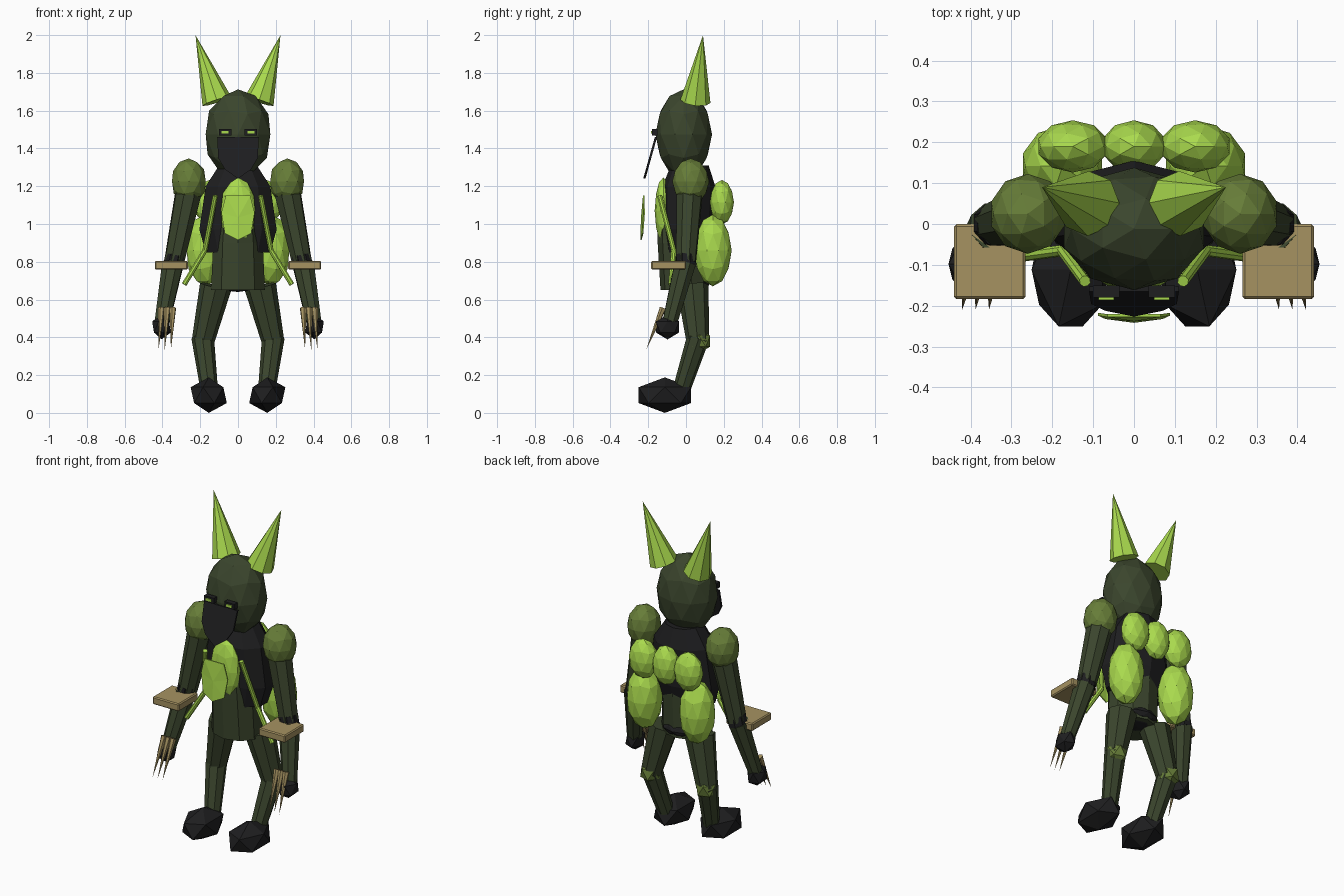
import bpy, bmesh, math
from mathutils import Vector, Matrix

if "Cube" in bpy.data.objects:
    bpy.data.objects.remove(bpy.data.objects["Cube"])


def material(name, rgb):
    m = bpy.data.materials.new(name)
    m.diffuse_color = (*rgb, 1)
    m.use_nodes = True
    m.node_tree.nodes["Principled BSDF"].inputs["Base Color"].default_value = m.diffuse_color
    return m


LIME = material("lime", (0.40, 0.70, 0.075))
FOREST = material("forest_green", (0.043, 0.060, 0.026))
OLIVE = material("olive", (0.135, 0.205, 0.04))
BLACK = material("black", (0.013, 0.013, 0.014))
TAN = material("tan", (0.38, 0.29, 0.12))


def finish(name, bm, mat, mirror=False):
    """Turn a bmesh into an object; optionally add its mirrored twin."""
    bmesh.ops.recalc_face_normals(bm, faces=bm.faces)
    sides = [("_right", 1), ("_left", -1)] if mirror else [("", 1)]
    for suffix, s in sides:
        if s < 0:
            bm.transform(Matrix.Scale(-1, 4, (1, 0, 0)))
            bmesh.ops.reverse_faces(bm, faces=bm.faces)
        me = bpy.data.meshes.new(name + suffix)
        bm.to_mesh(me)
        me.materials.append(mat)
        bpy.context.collection.objects.link(bpy.data.objects.new(name + suffix, me))
    bm.free()


def ball(name, c, r, mat, sub=2, mirror=False):
    bm = bmesh.new()
    bmesh.ops.create_icosphere(bm, subdivisions=sub, radius=1)
    bm.transform(Matrix.Translation(c) @ Matrix.Diagonal((*r, 1)))
    finish(name, bm, mat, mirror)


def limb(name, a, b, ra, rb, mat, mirror=True, sides=8):
    """Tapered cylinder or cone from point a to point b."""
    a, b = Vector(a), Vector(b)
    bm = bmesh.new()
    bmesh.ops.create_cone(bm, cap_ends=True, segments=sides, radius1=ra,
                          radius2=rb, depth=(b - a).length)
    rot = Vector((0, 0, 1)).rotation_difference(b - a).to_matrix().to_4x4()
    bm.transform(Matrix.Translation((a + b) / 2) @ rot)
    finish(name, bm, mat, mirror)


def box(name, c, size, mat, mirror=True, bevel=0.0):
    bm = bmesh.new()
    bmesh.ops.create_cube(bm, size=1)
    bm.transform(Matrix.Translation(c) @ Matrix.Diagonal((*size, 1)))
    if bevel:
        bmesh.ops.bevel(bm, geom=bm.edges[:], offset=bevel, segments=1, affect='EDGES')
    finish(name, bm, mat, mirror)


def loft(name, rings, mat, sides=10):
    """Stack of elliptical rings (z, centre y, x radius, y radius)."""
    bm = bmesh.new()
    loops = []
    for z, cy, rx, ry in rings:
        angles = [2 * math.pi * (i + 0.5) / sides for i in range(sides)]
        loops.append([bm.verts.new((rx * math.cos(t), cy + ry * math.sin(t), z))
                      for t in angles])
    for lo, hi in zip(loops, loops[1:]):
        for i in range(sides):
            j = (i + 1) % sides
            bm.faces.new((lo[i], lo[j], hi[j], hi[i]))
    bm.faces.new(loops[0])
    bm.faces.new(loops[-1])
    finish(name, bm, mat)


def plate(name, half, y_of, thick, mat):
    """Thin symmetric plate from a half outline (x, z); y_of(x, z) gives its front."""
    outline = half + [(-x, z) for x, z in reversed(half) if x > 0]
    mid = sum(z for _, z in outline) / len(outline)
    bm = bmesh.new()
    layers = []
    for d in (0, thick):
        rim = [bm.verts.new((x, y_of(x, z) + d, z)) for x, z in outline]
        hub = bm.verts.new((0, y_of(0, mid) + d, mid))
        for i in range(len(rim)):
            bm.faces.new((rim[i - 1], rim[i], hub))
        layers.append(rim)
    f, b = layers
    for i in range(len(f)):
        bm.faces.new((f[i - 1], f[i], b[i], b[i - 1]))
    finish(name, bm, mat)


# Head, horns, mask and eyes
ball("head", (0, -0.012, 1.475), (0.18, 0.15, 0.238), FOREST)
limb("horn", (0.112, 0.05, 1.65), (0.225, 0.09, 2.0), 0.08, 0.0, LIME)
plate("face_mask", [(0.11, 1.46), (0.105, 1.35), (0.07, 1.29), (0, 1.24)],
      lambda x, z: -0.165 - (1.46 - z) * 0.28, 0.012, BLACK)
box("eye_socket", (0.068, -0.165, 1.485), (0.066, 0.03, 0.034), BLACK)
box("eye", (0.068, -0.182, 1.485), (0.038, 0.008, 0.014), LIME)

# Torso
loft("upper_torso", [(0.85, 0.0, 0.18, 0.11), (0.97, 0.01, 0.215, 0.135),
                     (1.2, 0.015, 0.18, 0.14), (1.31, 0.02, 0.105, 0.10)], BLACK)
loft("lower_torso", [(0.65, -0.01, 0.15, 0.125), (0.9, -0.01, 0.138, 0.14),
                     (1.1, -0.01, 0.115, 0.145)], FOREST)
ball("pelvis", (0, 0.03, 0.69), (0.12, 0.1, 0.05), BLACK)

# Chest armour and straps
ball("chest_pad", (0, -0.12, 1.07), (0.095, 0.046, 0.176), LIME)
plate("chest_plate", [(0.065, 1.15), (0.088, 1.06), (0.07, 0.95), (0, 0.915)],
      lambda x, z: -0.238 + 1.7 * x * x - (1.05 - z) * 0.03, 0.007, LIME)
strap = [(0.12, -0.14, 1.15), (0.175, -0.065, 0.86), (0.285, -0.08, 0.68)]
limb("strap_upper", strap[0], strap[1], 0.014, 0.014, LIME)
limb("strap_lower", strap[1], strap[2], 0.014, 0.014, LIME)

# Cluster of pods on the back
ball("upper_pod_centre", (0, 0.19, 1.115), (0.08, 0.064, 0.118), LIME)
ball("upper_pod", (0.15, 0.19, 1.115), (0.088, 0.064, 0.118), LIME, mirror=True)
ball("lower_pod", (0.175, 0.142, 0.86), (0.102, 0.1, 0.19), LIME, mirror=True)

# Arms
ball("shoulder", (0.26, 0.025, 1.225), (0.094, 0.098, 0.122), OLIVE, mirror=True)
limb("upper_arm", (0.26, 0.02, 1.18), (0.338, 0.0, 0.80), 0.073, 0.055, FOREST)
limb("elbow_cuff", (0.333, 0.0, 0.835), (0.345, -0.002, 0.775), 0.055, 0.055, BLACK)
limb("forearm", (0.345, -0.005, 0.79), (0.402, -0.085, 0.48), 0.06, 0.042, FOREST)
box("forearm_plate", (0.353, -0.092, 0.782), (0.175, 0.184, 0.046), TAN, bevel=0.006)
ball("hand", (0.405, -0.098, 0.455), (0.055, 0.072, 0.066), BLACK, sub=1, mirror=True)
for i in range(3):
    x = 0.345 + 0.03 * i
    limb(f"claw_{i + 1}", (x, -0.122, 0.555), (x + 0.01 + 0.003 * i, -0.21, 0.335),
         0.018, 0.0, TAN, sides=6)

# Legs and feet
limb("thigh", (0.118, 0.035, 0.67), (0.185, 0.062, 0.38), 0.085, 0.06, FOREST)
ball("knee_pad", (0.185, 0.068, 0.38), (0.064, 0.07, 0.066), OLIVE, sub=1, mirror=True)
limb("shin", (0.187, 0.065, 0.40), (0.152, -0.025, 0.12), 0.06, 0.046, FOREST)
ball("foot", (0.155, -0.112, 0.094), (0.107, 0.163, 0.094), BLACK, sub=1, mirror=True)
